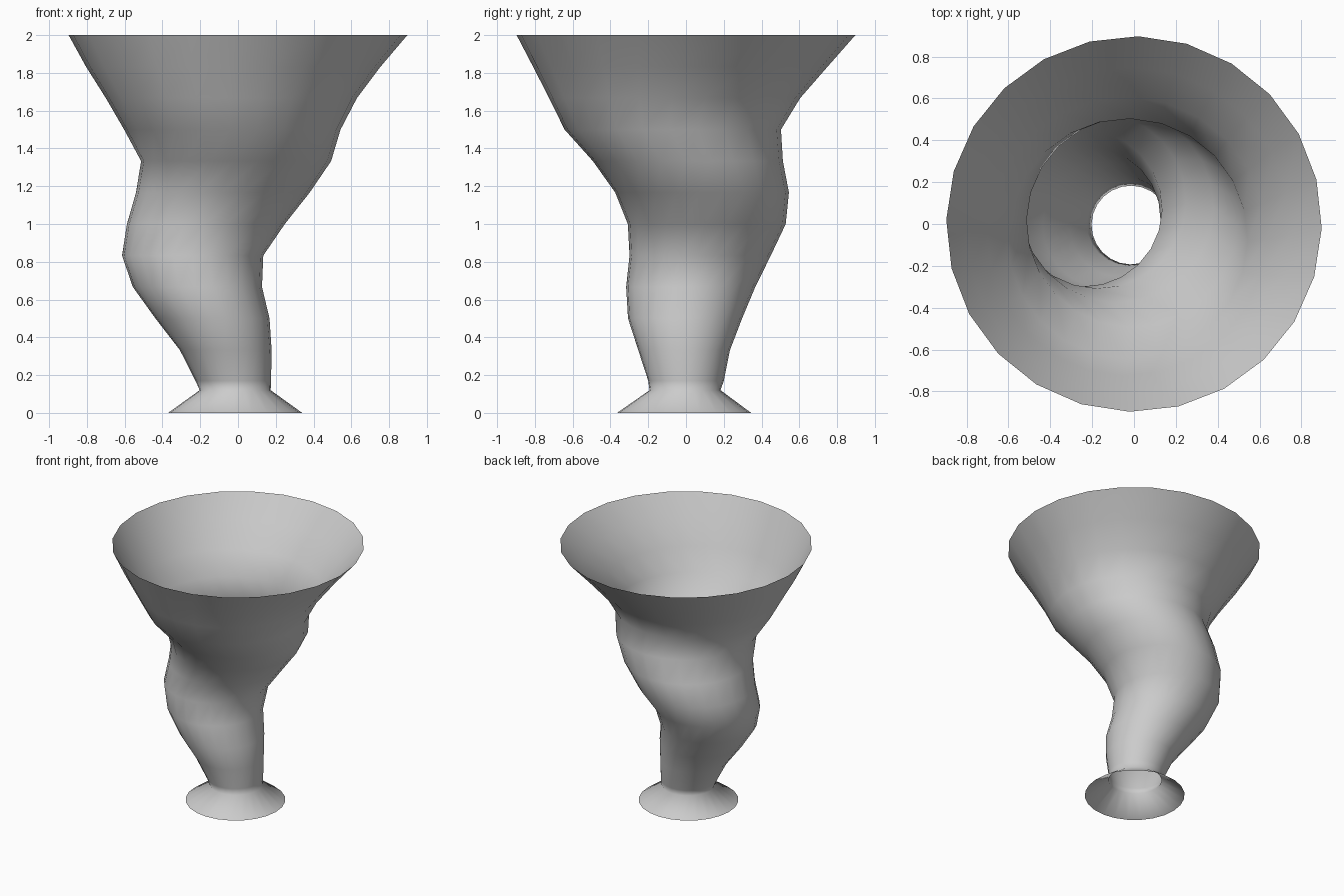
import bpy, bmesh
from math import sin, cos, pi, radians

SIDES = 24
# ring sections: height, centre x, centre y, radius
RINGS = [
    (0.00, -0.015, -0.01, 0.355),
    (0.12, -0.015, -0.005, 0.188),
    (0.17, -0.025, 0.00, 0.20),
    (0.333, -0.065, -0.01, 0.243),
    (0.50, -0.135, -0.005, 0.302),
    (0.667, -0.215, 0.025, 0.342),
    (0.833, -0.24, 0.075, 0.374),
    (1.00, -0.17, 0.11, 0.418),
    (1.167, -0.08, 0.085, 0.46),
    (1.333, -0.01, 0.01, 0.503),
    (1.50, -0.03, -0.07, 0.573),
    (1.667, -0.035, -0.06, 0.665),
    (1.833, -0.025, -0.03, 0.78),
    (2.00, 0.0, 0.0, 0.897),
]

# open spiralling shell, bridged ring to ring
bm = bmesh.new()
loops = []
for z, cx, cy, r in RINGS:
    angles = [2 * pi * i / SIDES - radians(1.3) for i in range(SIDES)]
    loops.append([bm.verts.new((cx + r * cos(a), cy + r * sin(a), z)) for a in angles])
for low, high in zip(loops, loops[1:]):
    for i in range(SIDES):
        j = (i + 1) % SIDES
        bm.faces.new((low[i], low[j], high[j], high[i])).smooth = True

mesh = bpy.data.meshes.new("twisted_vase")
bm.to_mesh(mesh)
bm.free()
vase = bpy.data.objects.new("twisted_vase", mesh)
bpy.context.collection.objects.link(vase)
